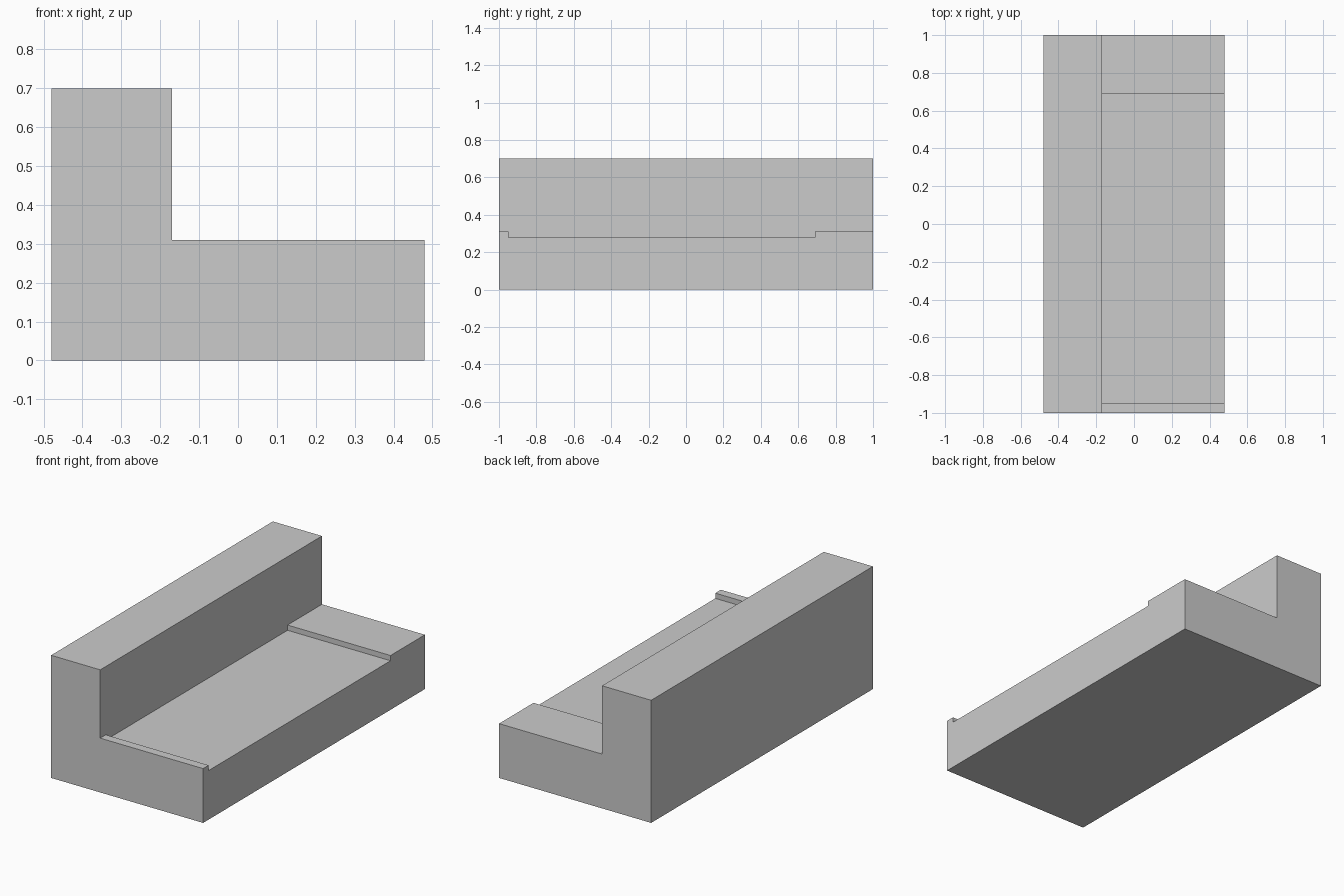
import bpy
import bmesh
from mathutils import Vector

cube = bpy.data.objects.get("Cube")
if cube:
    bpy.data.objects.remove(cube, do_unlink=True)

grey = bpy.data.materials.new("light_grey")
grey.use_nodes = True
colour = (0.6, 0.6, 0.6, 1)
grey.diffuse_color = colour
grey.node_tree.nodes["Principled BSDF"].inputs["Base Color"].default_value = colour

X_BACK, X_STEP, X_EDGE = -0.48, -0.17, 0.48
Z_BACK, Z_SEAT, Z_RECESS = 0.70, 0.31, 0.28


def prism(name, profile, x0, x1, open_start=False):
    """Extrude a (y, z) profile along x; the starting cap can be left off."""
    bm = bmesh.new()
    cap = bm.faces.new([bm.verts.new((x0, y, z)) for y, z in profile])
    result = bmesh.ops.extrude_face_region(bm, geom=[cap], use_keep_orig=True)
    moved = [v for v in result["geom"] if isinstance(v, bmesh.types.BMVert)]
    bmesh.ops.translate(bm, verts=moved, vec=Vector((x1 - x0, 0, 0)))
    bmesh.ops.recalc_face_normals(bm, faces=bm.faces)
    if open_start:
        hidden = [f for f in bm.faces if all(abs(v.co.x - x0) < 1e-5 for v in f.verts)]
        bmesh.ops.delete(bm, geom=hidden, context="FACES_ONLY")
    mesh = bpy.data.meshes.new(name)
    bm.to_mesh(mesh)
    bm.free()
    mesh.materials.append(grey)
    obj = bpy.data.objects.new(name, mesh)
    bpy.context.collection.objects.link(obj)
    return obj


# Tall back block
prism("back_block", [(-1, 0), (1, 0), (1, Z_BACK), (-1, Z_BACK)], X_BACK, X_STEP)

# Low base with a shallow recess between a narrow front lip and a wide rear ledge
prism("recessed_base",
      [(-1, 0), (1, 0), (1, Z_SEAT), (0.69, Z_SEAT), (0.69, Z_RECESS),
       (-0.95, Z_RECESS), (-0.95, Z_SEAT), (-1, Z_SEAT)],
      X_STEP, X_EDGE, open_start=True)
